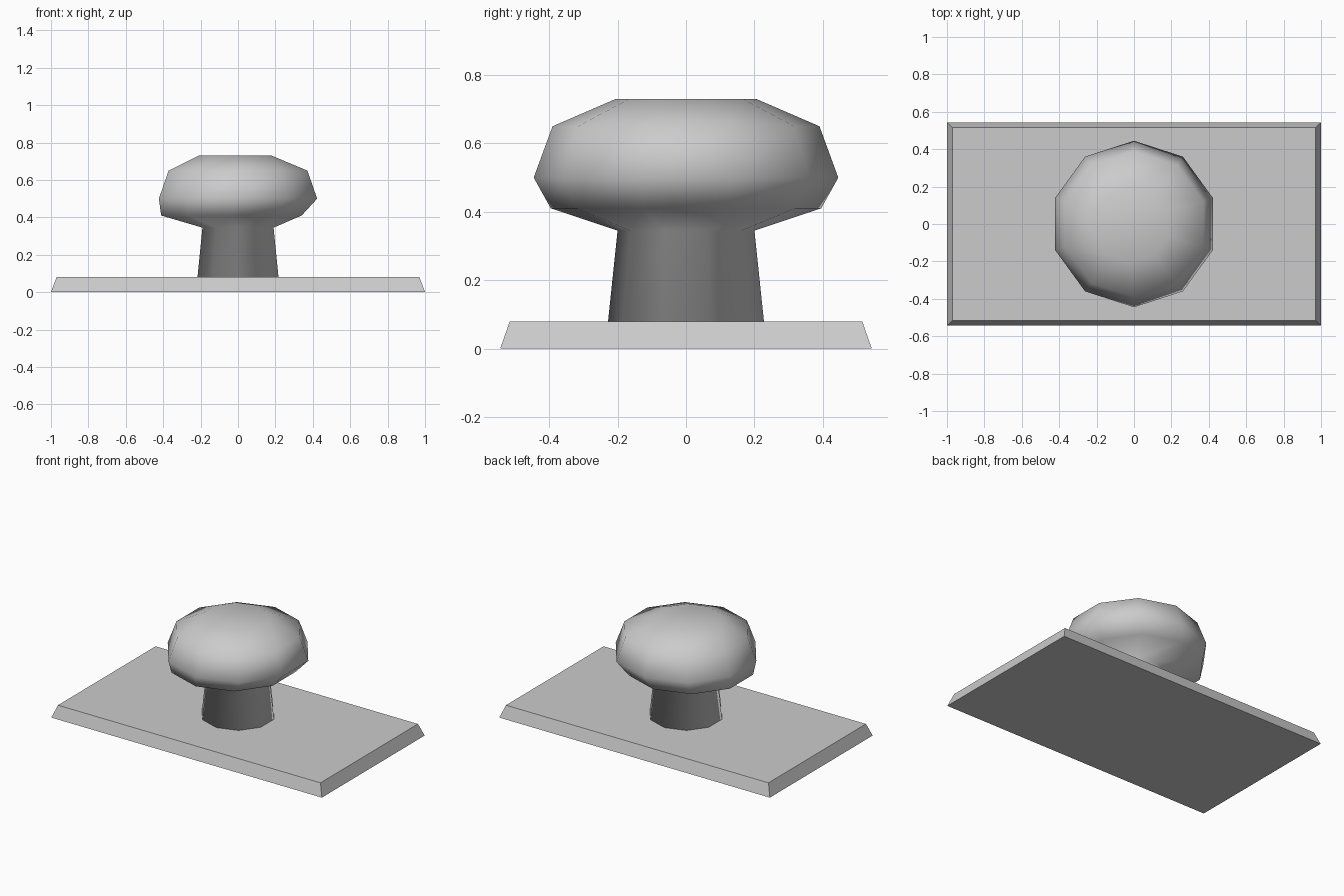
import bpy, bmesh
from math import sin, cos, tau

cube = bpy.data.objects.get("Cube")
if cube:
    bpy.data.objects.remove(cube, do_unlink=True)

grey = bpy.data.materials.new("plain grey")
grey.use_nodes = True
grey.diffuse_color = (0.6, 0.6, 0.6, 1)
grey.node_tree.nodes["Principled BSDF"].inputs["Base Color"].default_value = grey.diffuse_color


def loft(name, rings, smooth):
    """Skin a stack of equal-length point rings and close both ends."""
    bm = bmesh.new()
    loops = [[bm.verts.new(p) for p in ring] for ring in rings]
    n = len(loops[0])
    for low, high in zip(loops, loops[1:]):
        for i in range(n):
            j = (i + 1) % n
            bm.faces.new((low[i], low[j], high[j], high[i]))
    bm.faces.new(loops[0][::-1])
    bm.faces.new(loops[-1])
    bmesh.ops.recalc_face_normals(bm, faces=bm.faces)
    for face in bm.faces:
        face.smooth = smooth
    mesh = bpy.data.meshes.new(name)
    bm.to_mesh(mesh)
    bm.free()
    mesh.materials.append(grey)
    obj = bpy.data.objects.new(name, mesh)
    bpy.context.collection.objects.link(obj)
    return obj


def rectangle(x, y, z):
    return [(-x, -y, z), (x, -y, z), (x, y, z), (-x, y, z)]


def decagon(radius, z, shift=0):
    # Corners point along the y axis
    return [(shift + radius * sin(tau * i / 10), -radius * cos(tau * i / 10), z)
            for i in range(10)]


# Rectangular plate with sloping sides
loft("base_plate", [rectangle(1, 0.543, 0), rectangle(0.97, 0.515, 0.08)], False)

# Ten-sided knob: tapered stem, offset underside, rounded cap
profile = [(0.228, 0.078), (0.2, 0.345), (0.395, 0.41, -0.035),
           (0.445, 0.5), (0.39, 0.65), (0.205, 0.73, -0.015)]
loft("knob", [decagon(*point) for point in profile], True)
